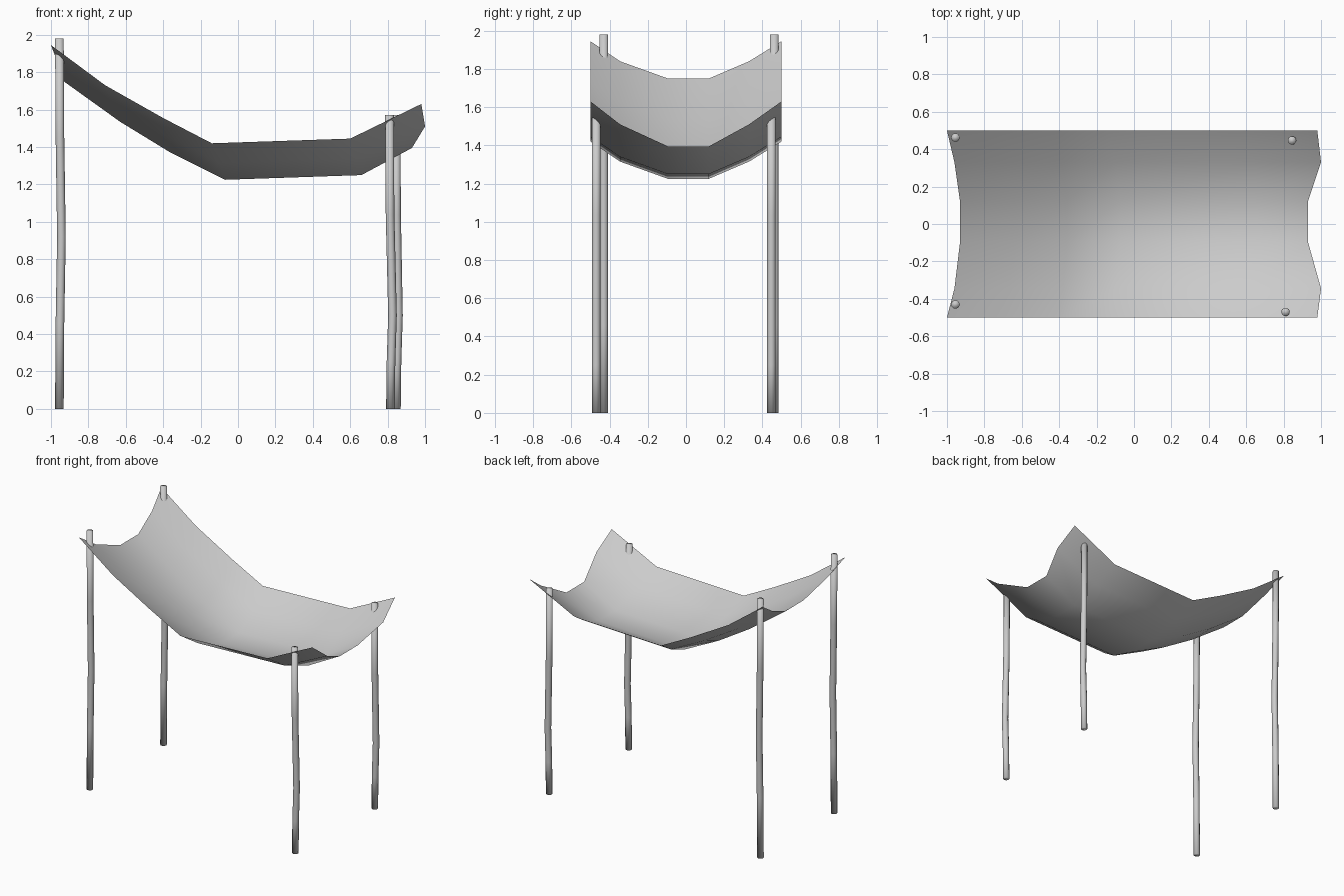
import bpy, bmesh, math

cube = bpy.data.objects.get("Cube")
if cube:
    bpy.data.objects.remove(cube, do_unlink=True)


def make_material(name, colour):
    mat = bpy.data.materials.new(name)
    mat.use_nodes = True
    mat.diffuse_color = colour
    mat.node_tree.nodes["Principled BSDF"].inputs["Base Color"].default_value = colour
    return mat


grey = make_material("light grey", (0.6, 0.6, 0.6, 1))


def add_object(name, bm):
    for face in bm.faces:
        face.smooth = True
    mesh = bpy.data.meshes.new(name)
    bm.to_mesh(mesh)
    bm.free()
    mesh.materials.append(grey)
    obj = bpy.data.objects.new(name, mesh)
    bpy.context.collection.objects.link(obj)
    return obj


# Sagging cloth: the rim profile blends into the trough profile across the width
rim = [(-1, 1.945), (-0.71, 1.73), (-0.4, 1.555), (-0.14, 1.42), (0.6, 1.445), (0.98, 1.63)]
middle = [(-0.96, 1.84), (-0.67, 1.625), (-0.38, 1.455), (-0.1, 1.315), (0.64, 1.34), (1.0, 1.51)]
trough = [(-0.93, 1.75), (-0.63, 1.535), (-0.36, 1.37), (-0.07, 1.225), (0.66, 1.25), (0.93, 1.395)]
rows = [(-0.5, rim), (-0.345, middle), (-0.095, trough),
        (0.12, trough), (0.33, middle), (0.5, rim)]

bm = bmesh.new()
grid = [[bm.verts.new((x, y, z)) for x, z in profile] for y, profile in rows]
for low, high in zip(grid, grid[1:]):
    for i in range(len(low) - 1):
        bm.faces.new((low[i], low[i + 1], high[i + 1], high[i]))
add_object("canopy_cloth", bm)


# Slightly crooked round poles
def add_pole(name, x, y, height, bend_height, lean, sides=10, radius=0.023):
    bm = bmesh.new()
    path = [(lean, 0), (lean + 0.003, bend_height * 0.5), (lean + 0.011, bend_height),
            (0.003, (bend_height + height) / 2), (0, height)]
    rings = []
    for dx, z in path:
        rings.append([bm.verts.new((x + dx + radius * math.cos(math.tau * k / sides),
                                    y + radius * math.sin(math.tau * k / sides), z))
                      for k in range(sides)])
    for low, high in zip(rings, rings[1:]):
        for k in range(sides):
            n = (k + 1) % sides
            bm.faces.new((low[k], low[n], high[n], high[k]))
    bm.faces.new(rings[0][::-1])
    bm.faces.new(rings[-1])
    add_object(name, bm)


add_pole("tall_pole_front", -0.955, -0.43, 1.98, 0.92, 0)
add_pole("tall_pole_back", -0.955, 0.462, 1.98, 0.92, 0)
add_pole("short_pole_front", 0.81, -0.47, 1.572, 0.5, 0.005)
add_pole("short_pole_back", 0.845, 0.447, 1.572, 0.5, 0.002)
